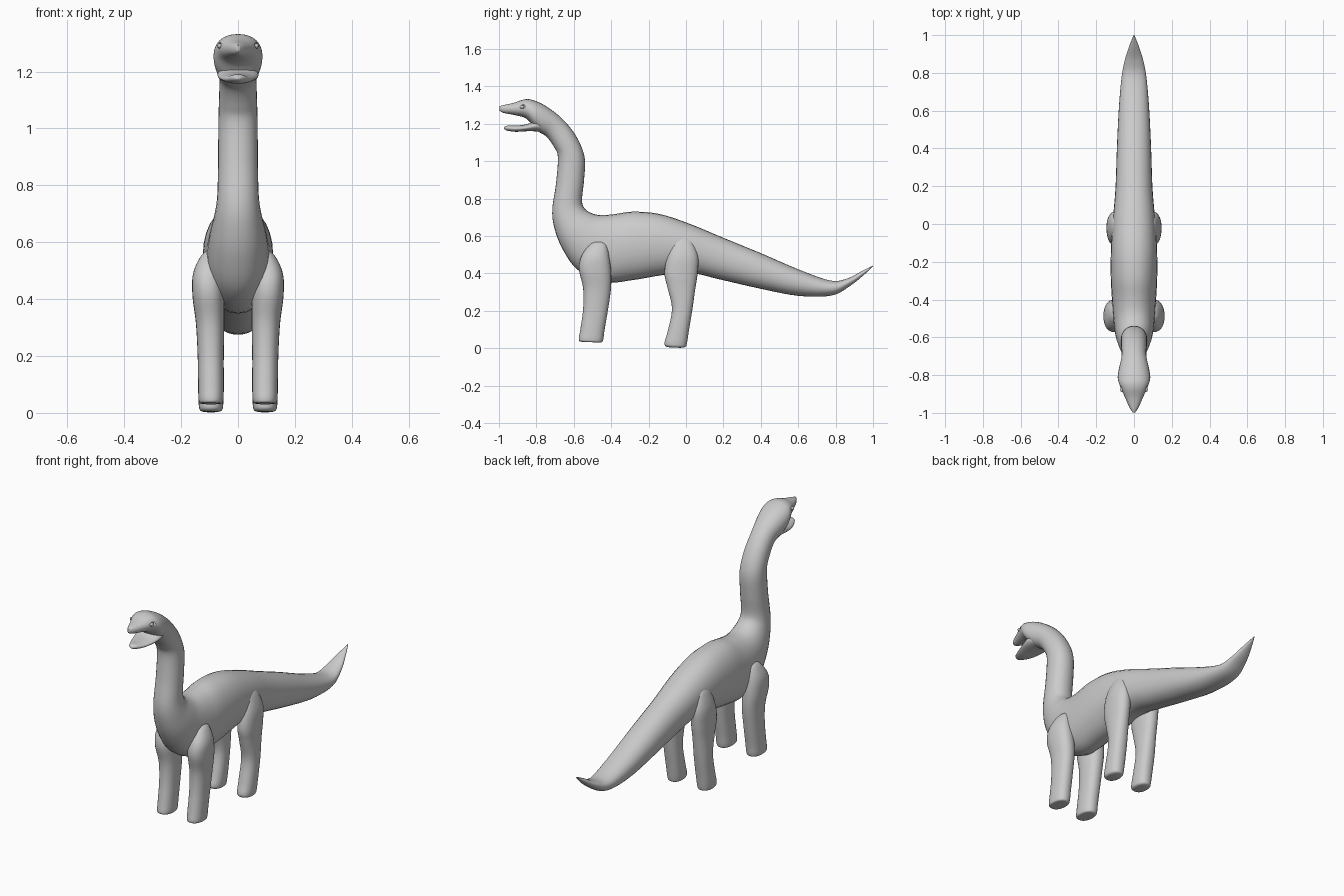
import bpy, bmesh, math
from mathutils import Vector

skin = bpy.data.materials.new("grey skin")
skin.diffuse_color = (0.6, 0.6, 0.6, 1)


def smooth_path(rows, steps):
    """Catmull-Rom interpolation through rows of numbers."""
    out = []
    for i in range(len(rows) - 1):
        p = [rows[max(i - 1, 0)], rows[i], rows[i + 1], rows[min(i + 2, len(rows) - 1)]]
        for k in range(steps):
            t = k / steps
            out.append([0.5 * (2 * b + (c - a) * t + (2 * a - 5 * b + 4 * c - d) * t * t
                               + (3 * b - a - 3 * c + d) * t ** 3) for a, b, c, d in zip(*p)])
    return out + [list(rows[-1])]


def finish(obj, angle=60):
    obj.data.materials.clear()
    obj.data.materials.append(skin)
    bpy.ops.object.select_all(action='DESELECT')
    obj.select_set(True)
    bpy.context.view_layer.objects.active = obj
    bpy.ops.object.shade_smooth_by_angle(angle=math.radians(angle))


def loft(name, rows, side=1, sides=28, steps=5, power=1.0):
    """Rows: edge A (y, z), edge B (y, z), half width, centre x."""
    bm = bmesh.new()
    rings = []
    for ay, az, by, bz, w, cx in smooth_path(rows, steps):
        a, b = Vector((0, ay, az)), Vector((0, by, bz))
        mid, half = (a + b) / 2, (a - b) / 2
        ring = []
        for k in range(sides):
            t = 2 * math.pi * k / sides
            c, s = math.cos(t), math.sin(t)
            x = math.copysign(abs(s) ** power, s) * max(w, 0.001)
            v = mid + half * math.copysign(abs(c) ** power, c)
            ring.append(bm.verts.new((side * (cx + x), v.y, v.z)))
        rings.append(ring)
    for r, q in zip(rings, rings[1:]):
        for k in range(sides):
            j = (k + 1) % sides
            bm.faces.new((r[k], r[j], q[j], q[k]))
    bm.faces.new(rings[0])
    bm.faces.new(rings[-1])
    bmesh.ops.recalc_face_normals(bm, faces=bm.faces)
    mesh = bpy.data.meshes.new(name)
    bm.to_mesh(mesh)
    bm.free()
    obj = bpy.data.objects.new(name, mesh)
    bpy.context.collection.objects.link(obj)
    finish(obj)
    return obj


def ellipsoid(name, loc, scale):
    bpy.ops.mesh.primitive_uv_sphere_add(segments=20, ring_count=12, location=loc)
    obj = bpy.context.object
    obj.name, obj.scale = name, scale
    finish(obj)
    return obj


# Tail, trunk, neck and skull: upper edge, lower edge, half width
spine = [
    (1.0, .442, 1.0, .438, .002), (.94, .412, .955, .395, .023), (.86, .372, .88, .335, .048),
    (.77, .362, .78, .282, .066), (.60, .422, .60, .28, .081), (.40, .508, .38, .322, .091),
    (.20, .59, .18, .368, .098), (.02, .665, .02, .403, .112), (-.14, .717, -.13, .39, .122),
    (-.28, .73, -.28, .365, .123), (-.38, .717, -.44, .352, .116), (-.45, .711, -.58, .42, .108),
    (-.50, .72, -.66, .53, .098), (-.54, .745, -.703, .64, .083), (-.556, .79, -.715, .74, .073),
    (-.545, .90, -.695, .88, .07), (-.542, 1.02, -.685, 1.02, .069), (-.585, 1.13, -.705, 1.075, .067),
    (-.66, 1.225, -.745, 1.13, .066), (-.75, 1.295, -.785, 1.155, .08), (-.82, 1.327, -.815, 1.185, .086),
    (-.865, 1.33, -.855, 1.228, .073), (-.92, 1.312, -.915, 1.246, .048), (-.975, 1.30, -.972, 1.257, .023),
    (-.998, 1.293, -.998, 1.27, .006)]
body = loft("body_neck_and_head", [r + (0,) for r in spine], power=.93)

# Lower jaw, hinged inside the skull
loft("lower_jaw", [(-.75, 1.235, -.74, 1.145, .055, 0), (-.80, 1.222, -.79, 1.158, .072, 0),
                   (-.85, 1.198, -.85, 1.16, .066, 0), (-.91, 1.19, -.91, 1.157, .047, 0),
                   (-.955, 1.19, -.955, 1.163, .025, 0), (-.972, 1.182, -.972, 1.172, .008, 0)])

# Legs: front edge, back edge, half width, centre x; shoulder down to rounded foot
front_leg = [(-.475, .575, -.455, .575, .008, .088), (-.515, .555, -.425, .555, .034, .094),
             (-.56, .49, -.41, .49, .053, .105), (-.572, .42, -.40, .40, .056, .104),
             (-.55, .32, -.402, .31, .05, .098), (-.55, .21, -.418, .20, .046, .096),
             (-.565, .10, -.435, .10, .045, .095), (-.573, .05, -.442, .048, .044, .095),
             (-.566, .036, -.450, .032, .038, .095), (-.54, .034, -.47, .03, .02, .095)]
hind_leg = [(-.035, .60, -.005, .60, .008, .085), (-.07, .57, .035, .57, .03, .088),
            (-.10, .49, .065, .49, .048, .095), (-.115, .40, .062, .40, .049, .096),
            (-.098, .32, .05, .32, .046, .096), (-.075, .21, .033, .20, .045, .096),
            (-.098, .09, .015, .09, .045, .095), (-.115, .03, .005, .026, .043, .095),
            (-.107, .009, -.003, .007, .037, .095), (-.08, .004, -.03, .002, .02, .095)]
for side, label in ((-1, "left"), (1, "right")):
    loft("front_leg_" + label, front_leg, side, power=.88)
    loft("hind_leg_" + label, hind_leg, side, power=.88)

    # Eye sockets cut into the head, each holding a small eyeball
    socket = ellipsoid("socket_cutter_" + label, (side * .075, -.877, 1.293), (.017, .021, .014))
    socket.hide_render = True
    socket.hide_set(True)
    cut = body.modifiers.new("socket_" + label, 'BOOLEAN')
    cut.operation, cut.object, cut.solver = 'DIFFERENCE', socket, 'EXACT'
    ellipsoid("eye_" + label, (side * .064, -.877, 1.290), (.009, .012, .009))
